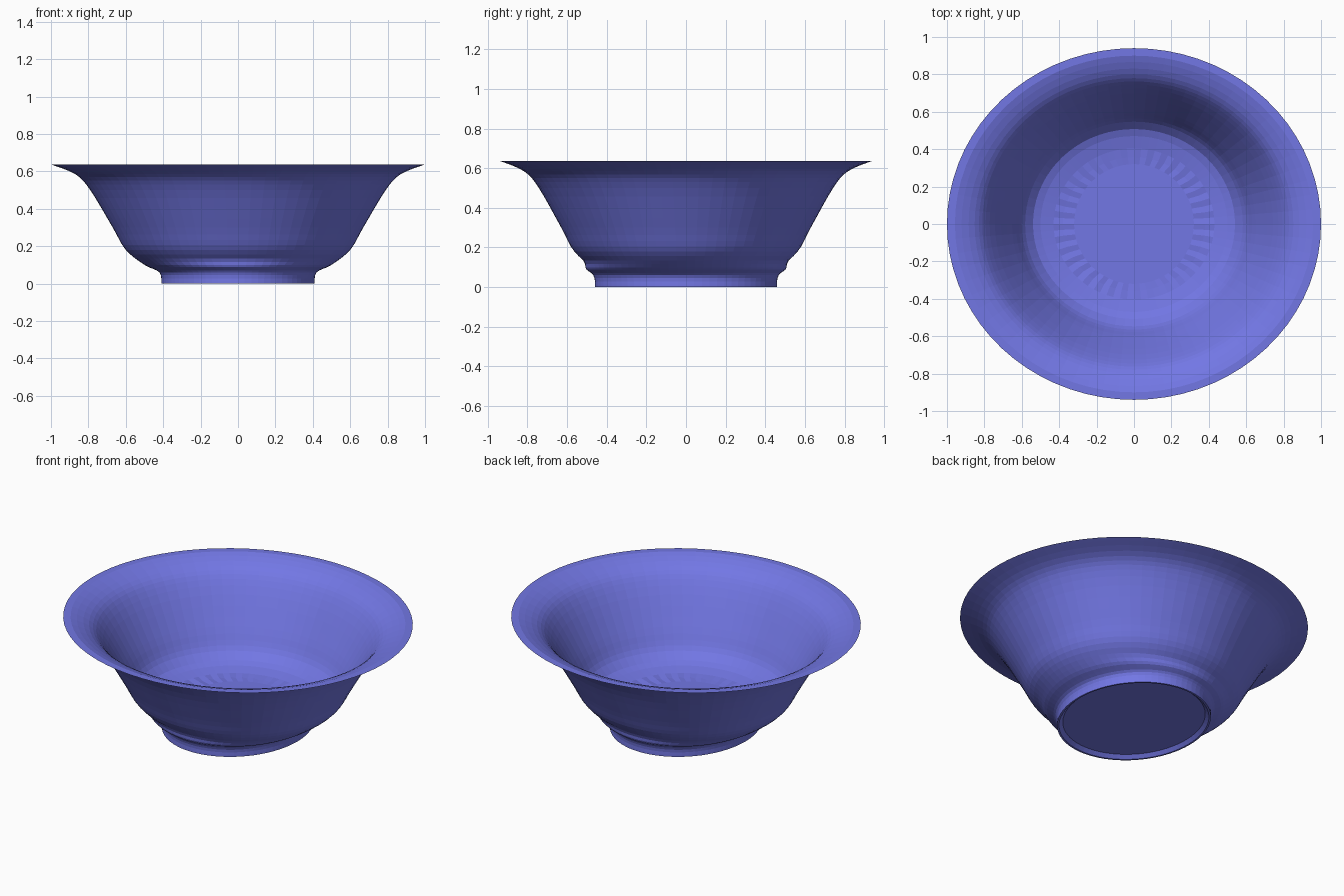
import bpy
import bmesh
import math
from mathutils import Vector

cube = bpy.data.objects.get("Cube")
if cube:
    bpy.data.objects.remove(cube, do_unlink=True)

SEGMENTS = 72
HEIGHT = 0.637
WALL_RATIO = 0.94
FOOT_RATIO = 1.12


def make_material(name, colour):
    material = bpy.data.materials.new(name)
    material.use_nodes = True
    material.diffuse_color = colour
    shader = material.node_tree.nodes["Principled BSDF"]
    shader.inputs["Base Color"].default_value = colour
    return material


def smooth_profile(points, steps):
    """Run a rounded curve through the given profile points."""
    padded = [points[0]] + points + [points[-1]]
    curve = []
    for before, start, end, after in zip(padded, padded[1:], padded[2:], padded[3:]):
        start_tangent = (end - before) / 2
        end_tangent = (after - start) / 2
        for step in range(steps):
            t = step / steps
            ease = t * t * (3 - 2 * t)
            curve.append(start.lerp(end, ease)
                         + start_tangent * t * (1 - t) ** 2
                         - end_tangent * t * t * (1 - t))
    curve.append(points[-1])
    return curve


def foot_ratio(height):
    """Depth over width: the foot is long, the body above it is wide."""
    t = min(max((height - 0.05) / 0.09, 0), 1)
    blend = t * t * (3 - 2 * t)
    return FOOT_RATIO + (WALL_RATIO - FOOT_RATIO) * blend


def add_ring(bm, radius, height, ratio, ripple=0):
    ring = []
    for i in range(SEGMENTS):
        angle = math.tau * i / SEGMENTS
        ring.append(bm.verts.new((radius * math.cos(angle),
                                  radius * ratio * math.sin(angle),
                                  height + ripple * (-1) ** i)))
    return ring


def bridge(bm, lower, upper):
    for i in range(SEGMENTS):
        j = (i + 1) % SEGMENTS
        bm.faces.new((lower[i], lower[j], upper[j], upper[i]))


# Outer wall: foot, shoulder, flared side and turned-out lip
wall_points = [Vector(p) for p in (
    (0.41, 0), (0.42, 0.06), (0.5, 0.1), (0.6, 0.18), (0.67, 0.3),
    (0.79, 0.5), (0.87, 0.585), (1, HEIGHT))]
wall = smooth_profile(wall_points, 4)

bm = bmesh.new()

# Recessed underside with a sloping foot rim
rings = [add_ring(bm, 0.38, 0.02, FOOT_RATIO),
         add_ring(bm, 0.4, 0, FOOT_RATIO)]

rings += [add_ring(bm, p.x, p.y, foot_ratio(p.y)) for p in wall]

# Inner wall follows the outer wall at the thickness of the bowl
for p in reversed(wall):
    if p.y > 0.17:
        rings.append(add_ring(bm, p.x - 0.018, min(p.y + 0.01, HEIGHT), WALL_RATIO))

# Rounded step down to the floor, then a shallow fluted band
for radius, height in ((0.54, 0.15), (0.5, 0.135), (0.43, 0.12)):
    rings.append(add_ring(bm, radius, height, WALL_RATIO))
rings.append(add_ring(bm, 0.38, 0.115, WALL_RATIO, ripple=0.004))
rings.append(add_ring(bm, 0.32, 0.112, 1))

for lower, upper in zip(rings, rings[1:]):
    bridge(bm, lower, upper)
bm.faces.new(rings[0])
bm.faces.new(rings[-1])
bmesh.ops.recalc_face_normals(bm, faces=bm.faces)

mesh = bpy.data.meshes.new("bowl")
bm.to_mesh(mesh)
bm.free()
mesh.materials.append(make_material("periwinkle_glaze", (0.17, 0.185, 0.78, 1)))
bowl = bpy.data.objects.new("bowl", mesh)
bpy.context.collection.objects.link(bowl)
